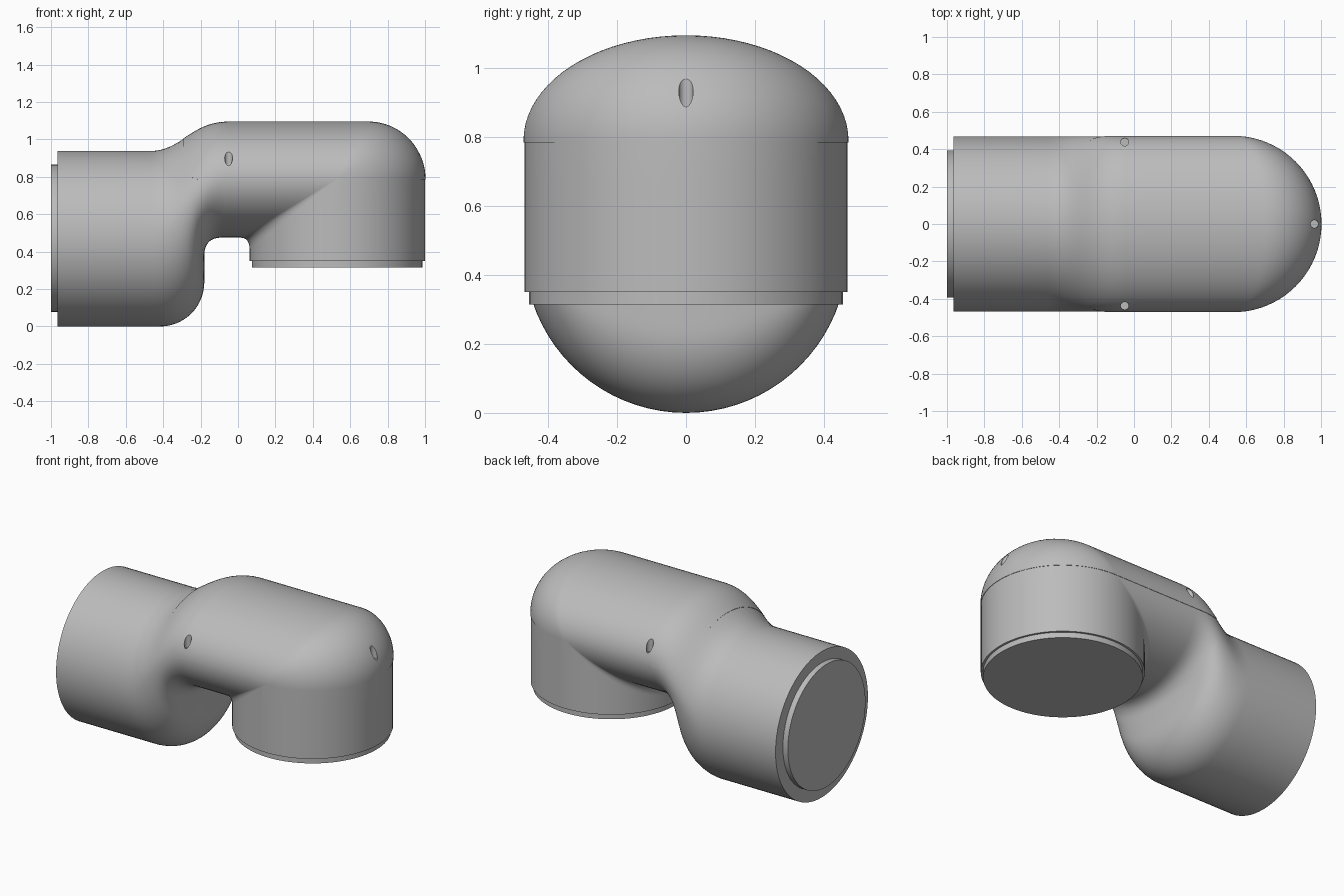
import bpy, bmesh, math
from mathutils import Vector

cube = bpy.data.objects.get("Cube")
if cube:
    bpy.data.objects.remove(cube)

R = 0.469          # tube radius
AX = 0.531         # x of the upright axis
SEAM = 0.79        # height of the cover seam

grey = bpy.data.materials.new("matte grey")
grey.use_nodes = True
grey.diffuse_color = (0.5, 0.5, 0.5, 1)
grey.node_tree.nodes["Principled BSDF"].inputs["Base Color"].default_value = (0.5, 0.5, 0.5, 1)


def add_object(name, bm):
    bmesh.ops.recalc_face_normals(bm, faces=bm.faces)
    mesh = bpy.data.meshes.new(name)
    bm.to_mesh(mesh)
    bm.free()
    mesh.materials.append(grey)
    obj = bpy.data.objects.new(name, mesh)
    bpy.context.collection.objects.link(obj)
    return obj


def finish(obj):
    """Apply modifiers and smooth the surface."""
    bpy.ops.object.select_all(action='DESELECT')
    obj.select_set(True)
    bpy.context.view_layer.objects.active = obj
    for mod in list(obj.modifiers):
        bpy.ops.object.modifier_apply(modifier=mod.name)
    bpy.ops.object.shade_smooth_by_angle(angle=math.radians(35))


def bezier(points, t):
    pts = [Vector(p) for p in points]
    while len(pts) > 1:
        pts = [a.lerp(b, t) for a, b in zip(pts, pts[1:])]
    return pts[0]


def chain(start, *pieces):
    """Join Bezier pieces (steps, further control points) into one path in x, z."""
    path = [Vector(start)]
    for steps, *points in pieces:
        control = [path[-1].copy()] + points
        path += [bezier(control, (i + 1) / steps) for i in range(steps)]
    return path


def cylinder(name, radius, start, end):
    bm = bmesh.new()
    start, end = Vector(start), Vector(end)
    axis = end - start
    bmesh.ops.create_cone(bm, cap_ends=True, segments=96, radius1=radius,
                          radius2=radius, depth=axis.length)
    turn = axis.to_track_quat('Z', 'Y').to_matrix().to_4x4()
    turn.translation = (start + end) / 2
    bm.transform(turn)
    return add_object(name, bm)


# Top ridge, widest line and underside of the elbow
ridge = chain((-0.965, R * 2), (4, (-0.47, R * 2)),
              (36, (-0.3, 0.94), (-0.25, 1.093), (-0.05, 1.093)),
              (6, (AX, 1.093)), (6, (0.7, 1.093)),
              (22, (0.865, 1.093), (AX + R, 0.955), (AX + R, SEAM)),
              (4, (AX + R, 0.35)))
middle = chain((-0.965, R), (4, (-0.47, R)),
               (36, (-0.3, R), (-0.25, SEAM), (-0.05, SEAM)),
               (6, (AX, SEAM)), (28, (AX, SEAM)), (4, (AX, 0.35)))
underside = chain((-0.965, 0), (4, (-0.42, 0)),
                  (16, (-0.285, 0), (-0.18, 0.105), (-0.18, 0.24)),
                  (6, (-0.18, 0.38)),
                  (14, (-0.18, 0.44), (-0.15, 0.475), (-0.09, 0.475)),
                  (6, (0.01, 0.475)),
                  (28, (0.045, 0.475), (AX - R, 0.455), (AX - R, 0.41)),
                  (4, (AX - R, 0.35)))


def elbow_mesh(capped):
    """Loft rings made of two half ellipses along the three paths."""
    bm = bmesh.new()
    rings, sides = [], 80
    for top, mid, low in zip(ridge, middle, underside):
        ring = []
        for k in range(sides):
            a = math.tau * k / sides
            p = mid + abs(math.sin(a)) * ((top if math.sin(a) > 0 else low) - mid)
            ring.append(bm.verts.new((p.x, R * math.cos(a), p.y)))
        rings.append(ring)
    for r1, r2 in zip(rings, rings[1:]):
        for k in range(sides):
            n = (k + 1) % sides
            bm.faces.new((r1[k], r1[n], r2[n], r2[k]))
    if capped:
        bm.faces.new(rings[0])
        bm.faces.new(rings[-1])
    bmesh.ops.remove_doubles(bm, verts=bm.verts, dist=0.0002)
    bmesh.ops.recalc_face_normals(bm, faces=bm.faces)
    return bm


body = add_object("elbow_body", elbow_mesh(True))

# Top cover: the same skin trimmed to a rounded-corner outline, slightly raised
bm = elbow_mesh(False)
for i in range(9):
    a = math.radians(90) * i / 8
    normal = Vector((-math.cos(a), 0, -math.sin(a)))
    corner = Vector((-0.2, 0, SEAM + 0.085)) + 0.09 * normal
    bmesh.ops.bisect_plane(bm, geom=bm.verts[:] + bm.edges[:] + bm.faces[:],
                           plane_co=corner, plane_no=normal, clear_outer=True)
cover = add_object("top_cover", bm)
rim = cover.modifiers.new("Thickness", 'SOLIDIFY')
rim.thickness = 0.005
rim.offset = 0

# Upright screw holes in the cover
for name, x, y, floor in (("front_hole", -0.05, -0.438, 0.85),
                          ("back_hole", -0.05, 0.438, 0.85),
                          ("end_hole", 0.965, 0, 0.885)):
    cutter = cylinder(name + "_cutter", 0.021, (x, y, floor), (x, y, 1.2))
    cutter.hide_render = True
    cutter.hide_set(True)
    for obj in (body, cover):
        cut = obj.modifiers.new(name, 'BOOLEAN')
        cut.operation = 'DIFFERENCE'
        cut.solver = 'EXACT'
        cut.object = cutter

finish(body)
finish(cover)

# Stepped flanges on both open ends
finish(cylinder("side_flange", 0.394, (-1, 0, 0.472), (-0.95, 0, 0.472)))
finish(cylinder("bottom_flange", 0.456, (AX, 0, 0.315), (AX, 0, 0.36)))

for obj in [o for o in bpy.data.objects if o.name.endswith("_cutter")]:
    bpy.data.objects.remove(obj)
